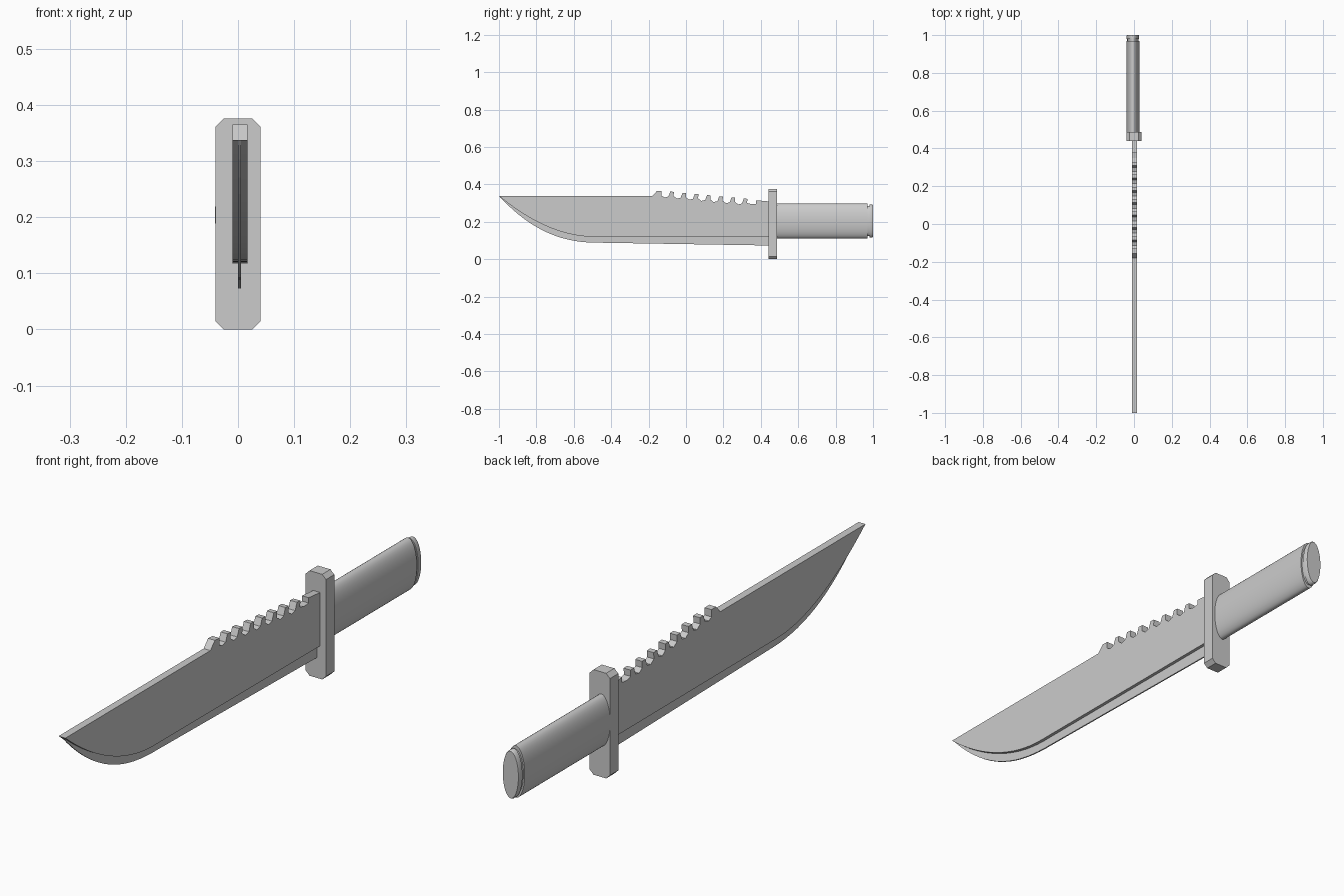
import bpy, bmesh, math
from mathutils import Vector

if "Cube" in bpy.data.objects:
    bpy.data.objects.remove(bpy.data.objects["Cube"])


def prism(name, points, offset):
    """Extrude a flat outline along an offset vector."""
    bm = bmesh.new()
    face = bm.faces.new([bm.verts.new(p) for p in points])
    res = bmesh.ops.extrude_face_region(bm, geom=[face], use_keep_orig=True)
    moved = [v for v in res["geom"] if isinstance(v, bmesh.types.BMVert)]
    bmesh.ops.translate(bm, verts=moved, vec=Vector(offset))
    bmesh.ops.recalc_face_normals(bm, faces=bm.faces)
    return finish(name, bm)


def finish(name, bm):
    mesh = bpy.data.meshes.new(name)
    bm.to_mesh(mesh)
    bm.free()
    obj = bpy.data.objects.new(name, mesh)
    bpy.context.collection.objects.link(obj)
    return obj


def belly(start, low, power, n=16):
    """Curve sweeping from the straight lower edge up to the tip."""
    return [(start - (start + 1) * i / n, low + (0.338 - low) * (i / n) ** power)
            for i in range(n + 1)]


# Blade body: belly, straight spine, saw teeth stepping down to the guard
inner = [(0.45, 0.118)] + belly(-0.5, 0.12, 1.9)
spine = [(-0.18, 0.338), (-0.155, 0.365), (-0.13, 0.364), (-0.13, 0.338)]
for i in range(7):
    y = -0.096 + 0.0655 * i
    top = 0.361 - 0.0062 * i
    spine += [(y - 0.018, top - 0.031), (y + 0.002, top - 0.026), (y + 0.012, top),
              (y + 0.031, top - 0.001), (y + 0.030, top - 0.024)]
spine += [(0.350, 0.294), (0.375, 0.296), (0.375, 0.315), (0.45, 0.308)]
prism("blade", [(-0.010, y, z) for y, z in inner + spine], (0.027, 0, 0))

# Thin cutting edge below the body
outer = [(0.45, 0.073)] + belly(-0.46, 0.088, 2.35)
edge = outer + inner[-2::-1]
prism("cutting_edge", [(0.0, y, z) for y, z in edge], (0.005, 0, 0))

# Guard plate with clipped corners
w, h, c = 0.040, 0.188, 0.015
corners = [(w - c, h), (w, h - c), (w, c - h), (w - c, -h),
           (c - w, -h), (-w, c - h), (-w, h - c), (c - w, h)]
prism("guard", [(x, 0.44, z + h) for x, z in corners], (0, 0.047, 0))

# Oval grip with a neck groove and pommel, lofted from rings (y, half width, half height)
rings = [(0.48, 0.035, 0.093), (0.97, 0.035, 0.093), (0.97, 0.030, 0.080),
         (0.98, 0.030, 0.080), (0.98, 0.033, 0.087), (0.996, 0.033, 0.087),
         (1.0, 0.031, 0.084)]
bm = bmesh.new()
n = 40
loops = [[bm.verts.new((-0.006 + a * math.cos(2 * math.pi * k / n), y,
                        0.204 + b * math.sin(2 * math.pi * k / n)))
          for k in range(n)] for y, a, b in rings]
for p, q in zip(loops, loops[1:]):
    for k in range(n):
        bm.faces.new((p[k], p[(k + 1) % n], q[(k + 1) % n], q[k]))
bm.faces.new(loops[0])
bm.faces.new(loops[-1])
bmesh.ops.recalc_face_normals(bm, faces=bm.faces)
grip = finish("grip", bm)
bpy.context.view_layer.objects.active = grip
grip.select_set(True)
bpy.ops.object.shade_smooth_by_angle(angle=math.radians(35))
